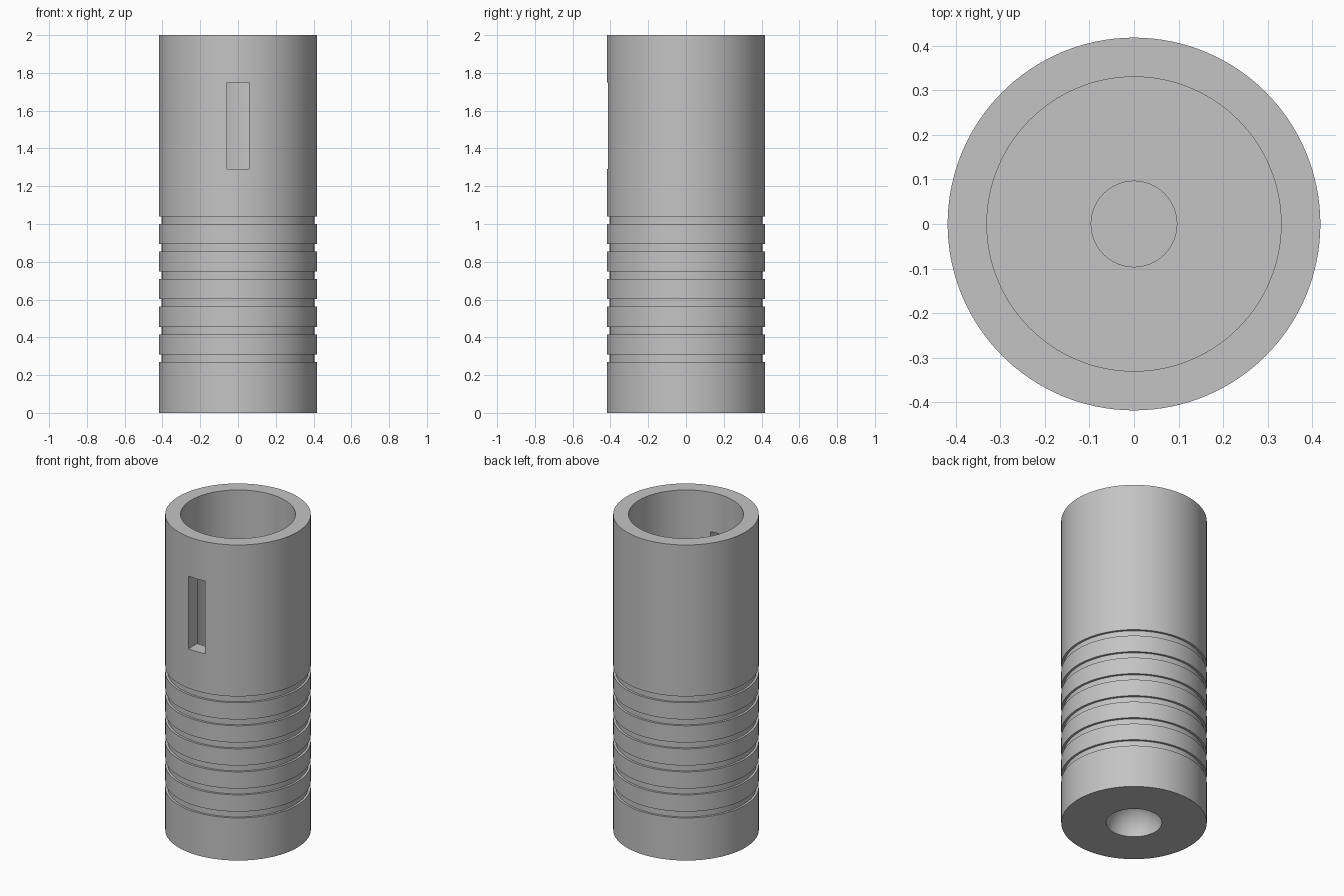
import bpy
import bmesh
import math

default = bpy.data.objects.get("Cube")
if default:
    bpy.data.objects.remove(default, do_unlink=True)

SEGMENTS = 128
OUTER, GROOVE, BORE = 0.418, 0.404, 0.33
RECESS, DIMPLE = 0.096, 0.16
HEIGHT, FLOOR = 2.0, 0.25

grey = bpy.data.materials.new("plain grey")
grey.use_nodes = True
colour = (0.55, 0.55, 0.55, 1)
grey.diffuse_color = colour
grey.node_tree.nodes["Principled BSDF"].inputs["Base Color"].default_value = colour


def link_mesh(name, bm):
    bmesh.ops.recalc_face_normals(bm, faces=bm.faces)
    mesh = bpy.data.meshes.new(name)
    bm.to_mesh(mesh)
    bm.free()
    obj = bpy.data.objects.new(name, mesh)
    bpy.context.collection.objects.link(obj)
    mesh.materials.append(grey)
    return obj


# Rounded dimple under the base, from its apex to its rim
steps = 12
profile = []
for i in range(steps + 1):
    a = math.pi / 2 * i / steps
    profile.append((DIMPLE * math.sin(a), DIMPLE * math.cos(a)))
profile[0] = (0, DIMPLE)

# Outer wall with six evenly spaced grip grooves
profile.append((OUTER, 0))
for i in range(6):
    low = 0.27 + i * 0.146
    high = low + 0.04
    profile += [(OUTER, low), (GROOVE, low), (GROOVE, high), (OUTER, high)]

# Rim, bore, floor and small recess
profile += [(OUTER, HEIGHT), (BORE, HEIGHT), (BORE, FLOOR),
            (RECESS, FLOOR), (RECESS, FLOOR - 0.04), (0, FLOOR - 0.04)]

bm = bmesh.new()
verts = [bm.verts.new((r, 0, z)) for r, z in profile]
edges = [bm.edges.new(pair) for pair in zip(verts, verts[1:])]
bmesh.ops.spin(bm, geom=verts + edges, cent=(0, 0, 0), axis=(0, 0, 1),
               angle=math.tau, steps=SEGMENTS, use_duplicate=False)
bmesh.ops.remove_doubles(bm, verts=bm.verts, dist=0.0001)
tube = link_mesh("grooved_tube", bm)

# Upright slot through the front wall
bm = bmesh.new()
bmesh.ops.create_cube(bm, size=1)
bmesh.ops.scale(bm, vec=(0.114, 0.4, 0.46), verts=bm.verts)
bmesh.ops.translate(bm, vec=(0, -0.4, 1.52), verts=bm.verts)
cutter = link_mesh("slot_cutter", bm)
cutter.hide_render = True
cutter.hide_viewport = True

cut = tube.modifiers.new("front_slot", "BOOLEAN")
cut.operation = "DIFFERENCE"
cut.solver = "EXACT"
cut.object = cutter

bpy.ops.object.select_all(action="DESELECT")
tube.select_set(True)
bpy.context.view_layer.objects.active = tube
bpy.ops.object.modifier_apply(modifier=cut.name)
bpy.data.objects.remove(cutter, do_unlink=True)
bpy.ops.object.shade_smooth_by_angle(angle=math.radians(30))
